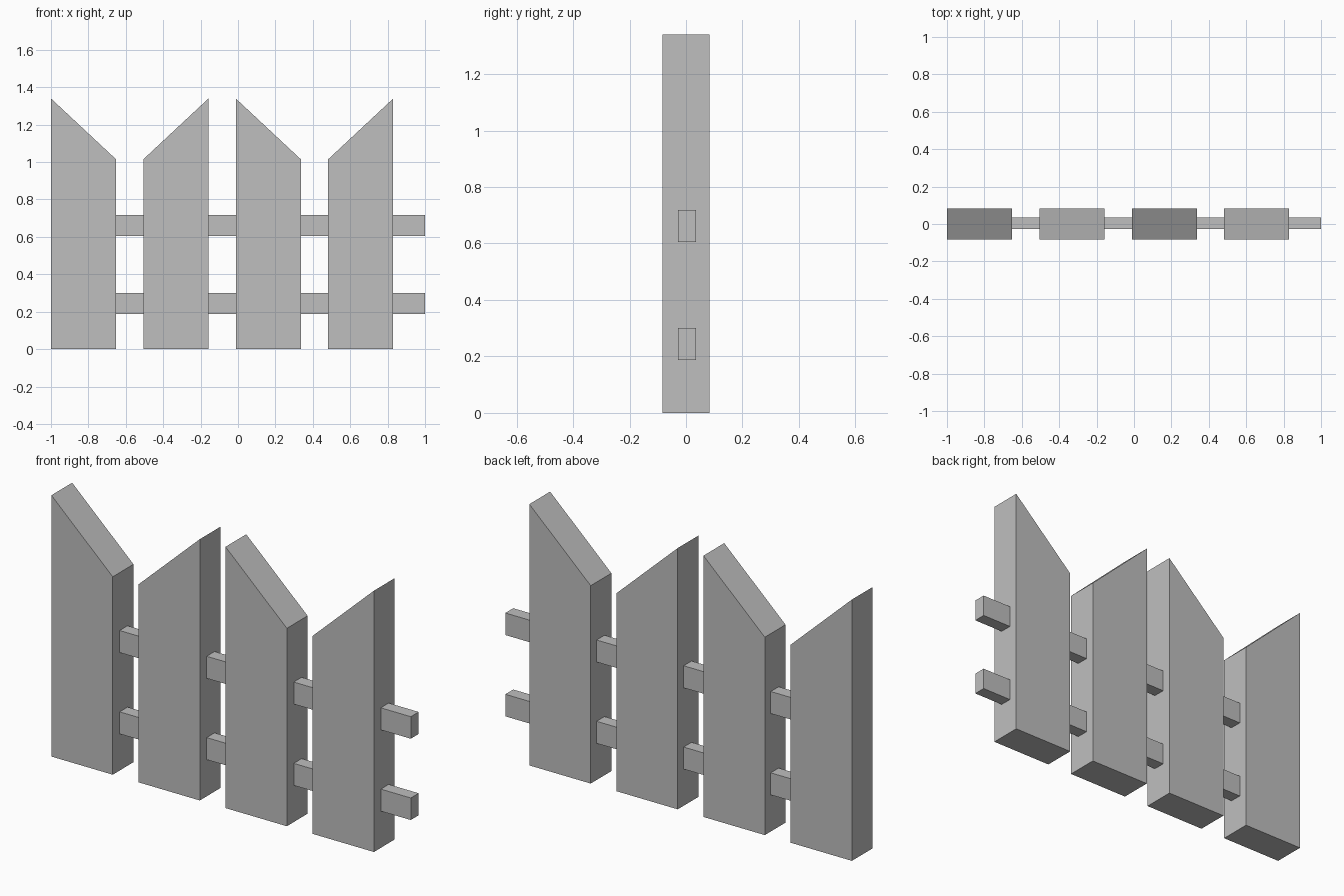
import bpy
import bmesh

cube = bpy.data.objects.get("Cube")
if cube:
    bpy.data.objects.remove(cube, do_unlink=True)

grey = bpy.data.materials.new("plain grey")
grey.use_nodes = True
colour = (0.52, 0.52, 0.52, 1)
grey.diffuse_color = colour
grey.node_tree.nodes["Principled BSDF"].inputs["Base Color"].default_value = colour


def extrude_profile(name, profile, y0, y1):
    """Extrude an x-z outline from y0 to y1."""
    bm = bmesh.new()
    face = bm.faces.new([bm.verts.new((x, y0, z)) for x, z in profile])
    result = bmesh.ops.extrude_face_region(bm, geom=[face])
    moved = [v for v in result["geom"] if isinstance(v, bmesh.types.BMVert)]
    bmesh.ops.translate(bm, verts=moved, vec=(0, y1 - y0, 0))
    bmesh.ops.recalc_face_normals(bm, faces=bm.faces)
    mesh = bpy.data.meshes.new(name)
    bm.to_mesh(mesh)
    bm.free()
    mesh.materials.append(grey)
    obj = bpy.data.objects.new(name, mesh)
    bpy.context.collection.objects.link(obj)
    return obj


# Upright pickets with alternating slanted tops
WIDTH, PITCH, LOW, HIGH = 0.348, 0.494, 1.015, 1.34
for i in range(4):
    left = -1 + i * PITCH
    right = left + WIDTH
    left_top, right_top = (HIGH, LOW) if i % 2 == 0 else (LOW, HIGH)
    extrude_profile(f"picket_{i + 1}",
                    [(left, 0), (right, 0), (right, right_top), (left, left_top)],
                    -0.084, 0.084)

# Horizontal rails, starting inside the first picket
for name, bottom, top in (("lower_rail", 0.188, 0.301), ("upper_rail", 0.605, 0.718)):
    extrude_profile(name, [(-0.8, bottom), (1, bottom), (1, top), (-0.8, top)],
                    -0.028, 0.036)
